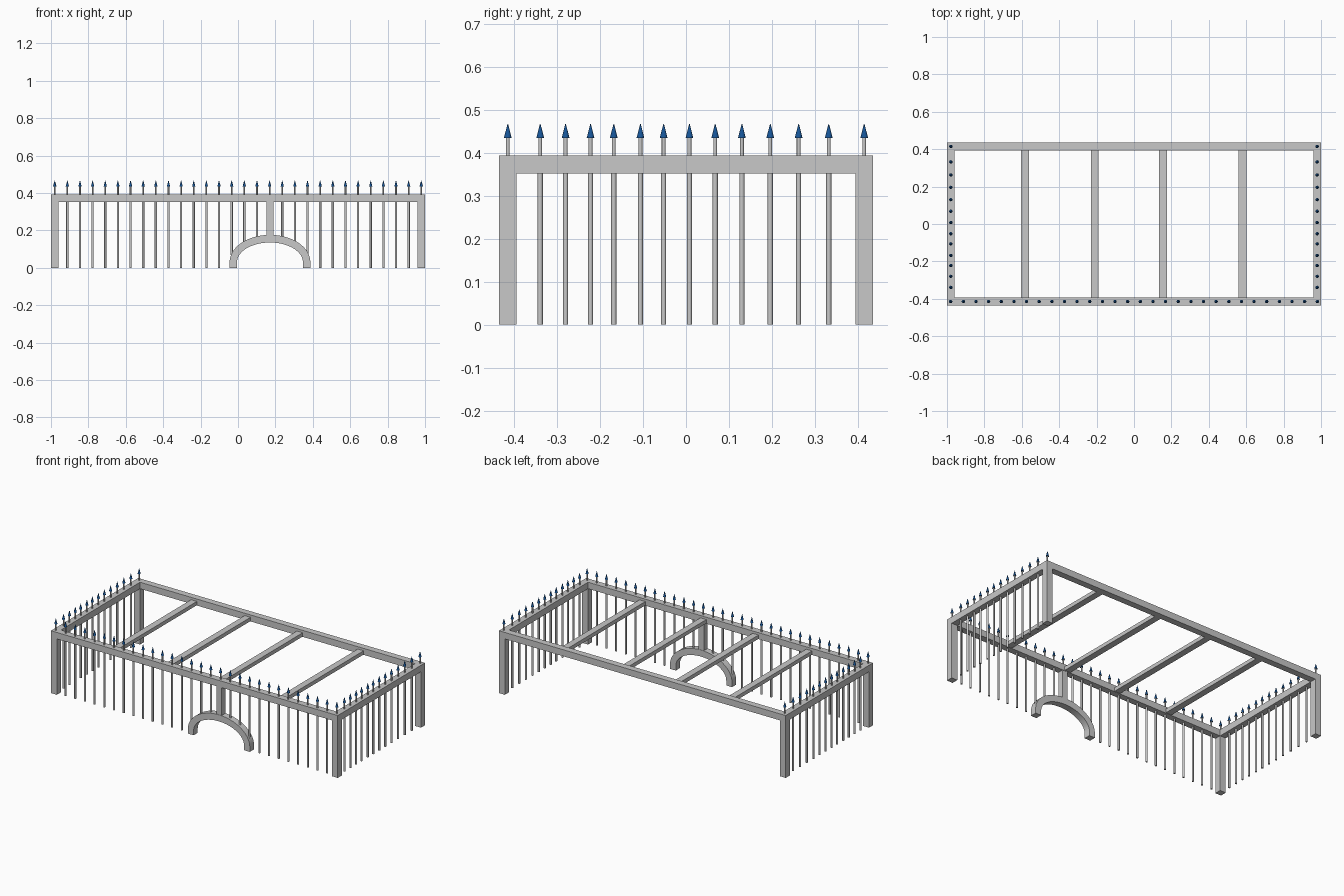
import bpy, bmesh, math
from mathutils import Matrix, Vector

if "Cube" in bpy.data.objects:
    bpy.data.objects.remove(bpy.data.objects["Cube"], do_unlink=True)


def make_material(name, rgb):
    m = bpy.data.materials.new(name)
    m.use_nodes = True
    m.diffuse_color = (*rgb, 1)
    m.node_tree.nodes["Principled BSDF"].inputs["Base Color"].default_value = (*rgb, 1)
    return m


GREY = make_material("pale grey metal", (0.58, 0.58, 0.58))
BLUE = make_material("deep blue", (0.008, 0.09, 0.31))

# Main dimensions
HX, HY = 1.0, 0.435            # outer half sizes
T = 0.041                      # thickness of posts and rails
RAIL_Z, TOP = 0.352, 0.393     # underside and top of rails
CX, CY = HX - T / 2, HY - T / 2
ARCH_X, ARCH_R, ARCH_H, SPRING = 0.171, 0.216, 0.146, 0.03


def finish(name, bm, mat, smooth=False):
    bmesh.ops.recalc_face_normals(bm, faces=bm.faces)
    me = bpy.data.meshes.new(name)
    bm.to_mesh(me)
    bm.free()
    me.materials.append(mat)
    ob = bpy.data.objects.new(name, me)
    bpy.context.collection.objects.link(ob)
    if smooth:
        bpy.ops.object.select_all(action="DESELECT")
        ob.select_set(True)
        bpy.context.view_layer.objects.active = ob
        bpy.ops.object.shade_smooth_by_angle(angle=math.radians(40))
    return ob


def box(name, x0, x1, y0, y1, z0, z1):
    bm = bmesh.new()
    centre = Vector((x0 + x1, y0 + y1, z0 + z1)) / 2
    size = Matrix.Diagonal((x1 - x0, y1 - y0, z1 - z0, 1))
    bmesh.ops.create_cube(bm, size=1, matrix=Matrix.Translation(centre) @ size)
    return finish(name, bm, GREY)


def rod(bm, x, y, z0, z1, r0, r1):
    bmesh.ops.create_cone(bm, cap_ends=True, segments=12, radius1=r0, radius2=r1,
                          depth=z1 - z0, matrix=Matrix.Translation((x, y, (z0 + z1) / 2)))


# Corner posts
for sx, side in ((-1, "right"), (1, "left")):
    for sy, end in ((-1, "front"), (1, "back")):
        x, y = sx * CX, sy * CY
        box(f"{end}_{side}_post", x - T / 2, x + T / 2, y - T / 2, y + T / 2, 0, RAIL_Z)

# Top rails
box("front_rail", -HX, HX, -HY, -HY + T, RAIL_Z, TOP)
box("back_rail", -HX, HX, HY - T, HY, RAIL_Z, TOP)
box("right_rail", -HX, -HX + T, -HY + T, HY - T, RAIL_Z, TOP)
box("left_rail", HX - T, HX, -HY + T, HY - T, RAIL_Z, TOP)

# Cross beams, set a little below the rail tops
for i, x in enumerate((-0.583, -0.209, 0.155, 0.58)):
    box(f"cross_beam_{i + 1}", x - T / 2, x + T / 2, -HY + T, HY - T, RAIL_Z + 0.002, 0.378)

# Gate arch: a half-ellipse band on short straight feet
bm = bmesh.new()
N = 32


def arch_curve(rx, rz):
    pts = [(ARCH_X + rx, 0)]
    for k in range(N + 1):
        a = math.pi * k / N
        pts.append((ARCH_X + rx * math.cos(a), SPRING + rz * math.sin(a)))
    return pts + [(ARCH_X - rx, 0)]


rows = [[bm.verts.new((x, -HY, z)) for x, z in arch_curve(*r)]
        for r in ((ARCH_R, ARCH_H), (ARCH_R - 0.04, ARCH_H - 0.041))]
for a, b, c, d in zip(rows[0], rows[0][1:], rows[1][1:], rows[1]):
    bm.faces.new((a, b, c, d))
geo = bmesh.ops.extrude_face_region(bm, geom=bm.faces[:])["geom"]
bmesh.ops.translate(bm, vec=(0, T, 0), verts=[v for v in geo if isinstance(v, bmesh.types.BMVert)])
finish("gate_arch", bm, GREY, smooth=True)

# Short post joining the arch to the front rail
box("arch_post", ARCH_X - 0.018, ARCH_X + 0.018, -HY + 0.002, -HY + T - 0.002, 0.17, RAIL_Z)

# Upright bars, spear shafts and spear tips
side_ys = (-0.339, -0.28, -0.222, -0.168, -0.106, -0.052, 0.008, 0.068, 0.13, 0.196, 0.262, 0.332)
front_xs = [-0.98 + 1.96 * i / 29 for i in range(30)]
bars = {"front_bars": [], "right_bars": [], "left_bars": []}
for x in front_xs[1:-1]:
    d = abs(x - ARCH_X) / ARCH_R
    if d < 0.1:
        continue
    z = SPRING + ARCH_H * math.sqrt(1 - d * d) - 0.008 if d < 1 else 0
    bars["front_bars"].append((x, -CY, z))
for y in side_ys:
    bars["right_bars"].append((-CX, y, 0))
    bars["left_bars"].append((CX, y, 0))
for name, places in bars.items():
    bm = bmesh.new()
    for x, y, z in places:
        rod(bm, x, y, z, RAIL_Z + 0.005, 0.006, 0.006)
    finish(name, bm, GREY, smooth=True)

spears = [(x, -CY) for x in front_xs]
spears += [(s * CX, y) for s in (-1, 1) for y in (*side_ys, CY)]
shafts, tips = bmesh.new(), bmesh.new()
for x, y in spears:
    rod(shafts, x, y, TOP - 0.005, 0.436, 0.0045, 0.0045)
    rod(tips, x, y, 0.434, 0.467, 0.009, 0.0006)
finish("spear_shafts", shafts, GREY, smooth=True)
finish("spear_tips", tips, BLUE, smooth=True)
